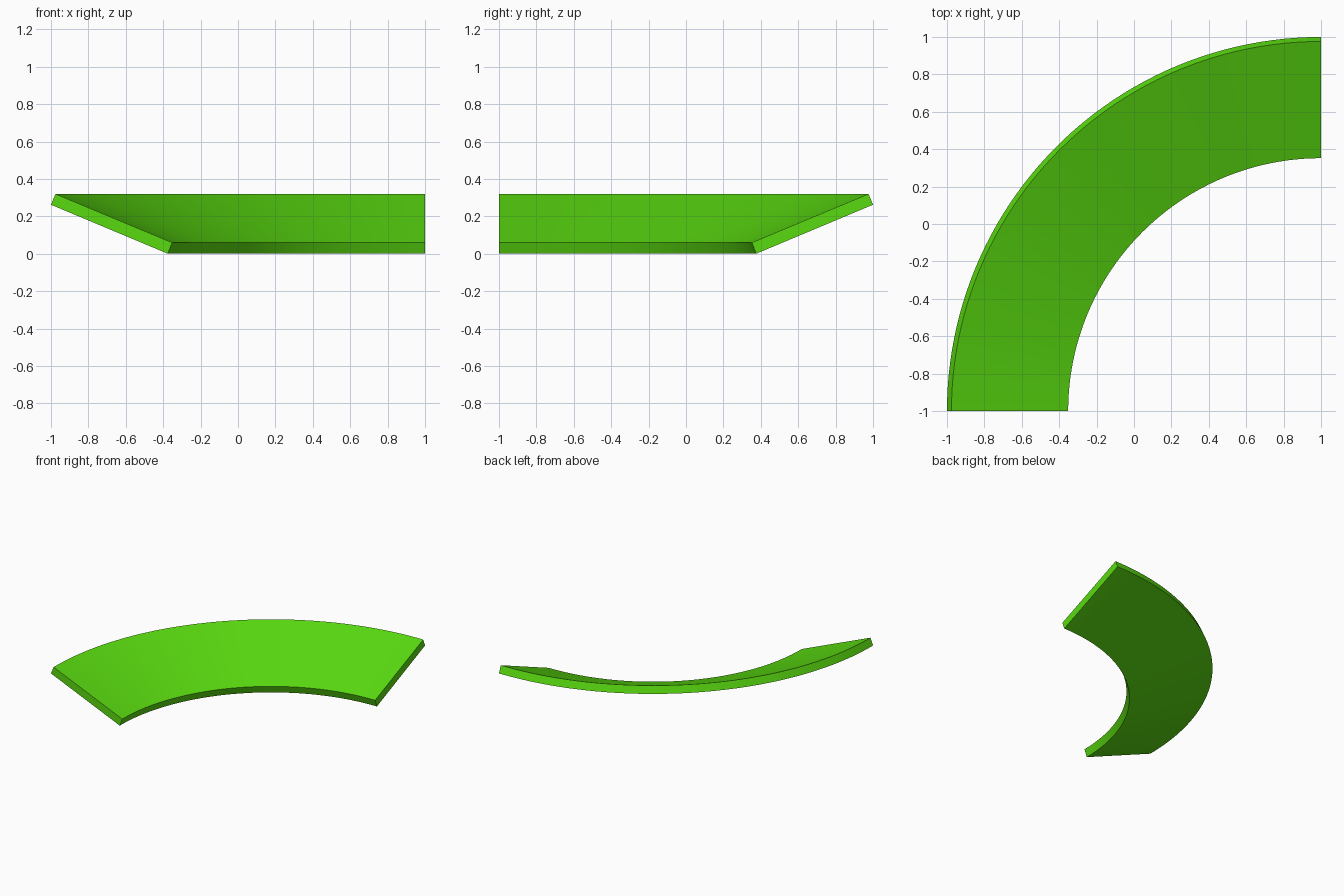
import bpy, bmesh, math
from mathutils import Vector

cube = bpy.data.objects.get("Cube")
if cube:
    bpy.data.objects.remove(cube, do_unlink=True)

# Single flat colour
green = bpy.data.materials.new("bright_green")
green.use_nodes = True
colour = (0.1, 0.7, 0.005, 1)
green.diffuse_color = colour
green.node_tree.nodes["Principled BSDF"].inputs["Base Color"].default_value = colour

# Tilted slab cross-section as (radius, height)
PIVOT = Vector((1, -1, 0))
SECTION = [(1.375, 0), (1.352, 0.06), (1.976, 0.32), (2.0, 0.262)]
STEPS = 48

# Sweep the section a quarter turn around the pivot
bm = bmesh.new()
rings = []
for i in range(STEPS + 1):
    a = math.pi - math.pi / 2 * i / STEPS
    rings.append([bm.verts.new(PIVOT + Vector((r * math.cos(a), r * math.sin(a), z)))
                  for r, z in SECTION])
n = len(SECTION)
for a, b in zip(rings, rings[1:]):
    for k in range(n):
        j = (k + 1) % n
        bm.faces.new((a[k], a[j], b[j], b[k]))

# Close both ends
bm.faces.new(rings[0])
bm.faces.new(rings[-1])
bmesh.ops.recalc_face_normals(bm, faces=bm.faces)

mesh = bpy.data.meshes.new("banked_curve")
bm.to_mesh(mesh)
bm.free()
mesh.materials.append(green)
curve = bpy.data.objects.new("banked_curve", mesh)
bpy.context.collection.objects.link(curve)

# Smooth along the bend, crisp at the slab edges
bpy.ops.object.select_all(action="DESELECT")
curve.select_set(True)
bpy.context.view_layer.objects.active = curve
bpy.ops.object.shade_smooth_by_angle(angle=math.radians(30))
